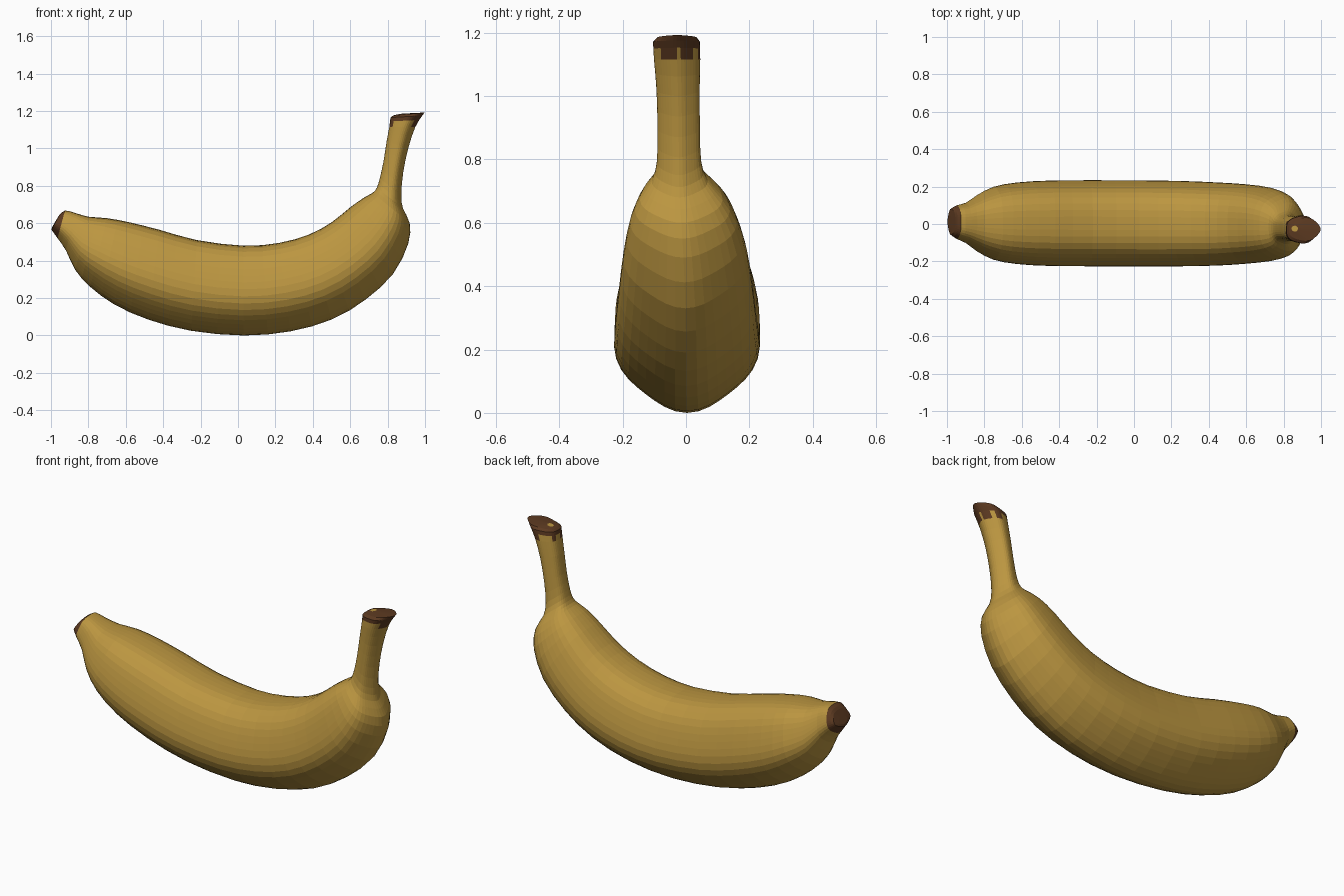
import bpy, bmesh, math
from mathutils import Vector

SIDES = 40

def material(name, col):
    m = bpy.data.materials.new(name)
    m.diffuse_color = (*col, 1)
    return m

yellow = material("peel_yellow", (0.50, 0.305, 0.052))
brown = material("end_brown", (0.107, 0.042, 0.015))

# sections along the fruit: inner x, z, outer x, z, half width, y centre
SECTIONS = [
    (-0.955, 0.645, -0.997, 0.565, 0.070, 0.012),
    (-0.925, 0.668, -0.965, 0.520, 0.090, 0.010),
    (-0.87, 0.655, -0.92, 0.455, 0.108, 0.006),
    (-0.80, 0.635, -0.87, 0.35, 0.150, 0.004),
    (-0.70, 0.627, -0.79, 0.26, 0.195, 0.004),
    (-0.58, 0.605, -0.66, 0.165, 0.218, 0.004),
    (-0.42, 0.565, -0.48, 0.085, 0.228, 0.004),
    (-0.22, 0.510, -0.25, 0.025, 0.230, 0.004),
    (0.03, 0.480, 0.03, 0.0, 0.230, 0.003),
    (0.22, 0.495, 0.28, 0.022, 0.228, 0.002),
    (0.38, 0.540, 0.50, 0.085, 0.222, 0.0),
    (0.50, 0.605, 0.68, 0.19, 0.212, 0.0),
    (0.60, 0.685, 0.83, 0.33, 0.196, -0.002),
    (0.67, 0.735, 0.91, 0.49, 0.168, -0.008),
    (0.72, 0.763, 0.918, 0.60, 0.130, -0.015),
    (0.742, 0.79, 0.882, 0.68, 0.088, -0.02),
    (0.758, 0.84, 0.873, 0.75, 0.070, -0.022),
    (0.778, 0.93, 0.883, 0.87, 0.067, -0.023),
    (0.795, 1.04, 0.910, 1.00, 0.068, -0.025),
    (0.809, 1.115, 0.948, 1.115, 0.073, -0.028),
    (0.815, 1.165, 0.985, 1.175, 0.074, -0.030),
]

def spline(p0, p1, p2, p3, t):
    return [0.5 * (2*b + (c-a)*t + (2*a-5*b+4*c-d)*t*t + (3*b-a-3*c+d)*t**3)
            for a, b, c, d in zip(p0, p1, p2, p3)]

rings = []
n = len(SECTIONS)
for i in range(n - 1):
    quad = [SECTIONS[max(0, min(n - 1, i + k))] for k in (-1, 0, 1, 2)]
    rings += [spline(*quad, t) for t in (0, 0.5)]
rings.append(SECTIONS[-1])
# blunt ends: blossom tip and cut stem top with a small bare spot
rings.insert(0, (-0.975, 0.612, -0.995, 0.577, 0.035, 0.012))
rings += [(0.828, 1.175, 0.998, 1.192, 0.062, -0.028),
          (0.843, 1.180, 0.877, 1.186, 0.016, -0.025)]

# softly five-sided unit cross-section with a ridge along the outer curve
unit = []
for k in range(SIDES):
    a = 2 * math.pi * k / SIDES
    r = 1 + 0.03 * math.cos(5 * a)
    unit.append((r * math.sin(a), -r * math.cos(a)))
umax = max(u for u, v in unit)
vmin, vmax = min(v for u, v in unit), max(v for u, v in unit)
unit = [(u / umax, 2 * (v - vmin) / (vmax - vmin) - 1) for u, v in unit]

# skin the sections
bm = bmesh.new()
loops = []
for tx, tz, bx, bz, w, yc in rings:
    mid = Vector(((tx + bx) / 2, yc, (tz + bz) / 2))
    half = Vector(((tx - bx) / 2, 0, (tz - bz) / 2))
    loops.append([bm.verts.new(mid + half * v + Vector((0, w * u, 0))) for u, v in unit])
last = len(loops) - 2
for i, (a, b) in enumerate(zip(loops, loops[1:])):
    for k in range(SIDES):
        j = (k + 1) % SIDES
        f = bm.faces.new((a[k], a[j], b[j], b[k]))
        # brown at both ends; ragged edge one ring deep
        ragged = math.sin(k * 0.9) + math.sin(k * 0.37) > 0.2
        f.material_index = int(i < 3 or i >= last - 2 or (i == last - 3 and ragged))
bm.faces.new(loops[0]).material_index = 1
bm.faces.new(loops[-1]).material_index = 0
bmesh.ops.recalc_face_normals(bm, faces=bm.faces)

me = bpy.data.meshes.new("banana")
bm.to_mesh(me)
bm.free()
me.materials.append(yellow)
me.materials.append(brown)
bpy.context.collection.objects.link(bpy.data.objects.new("banana", me))
